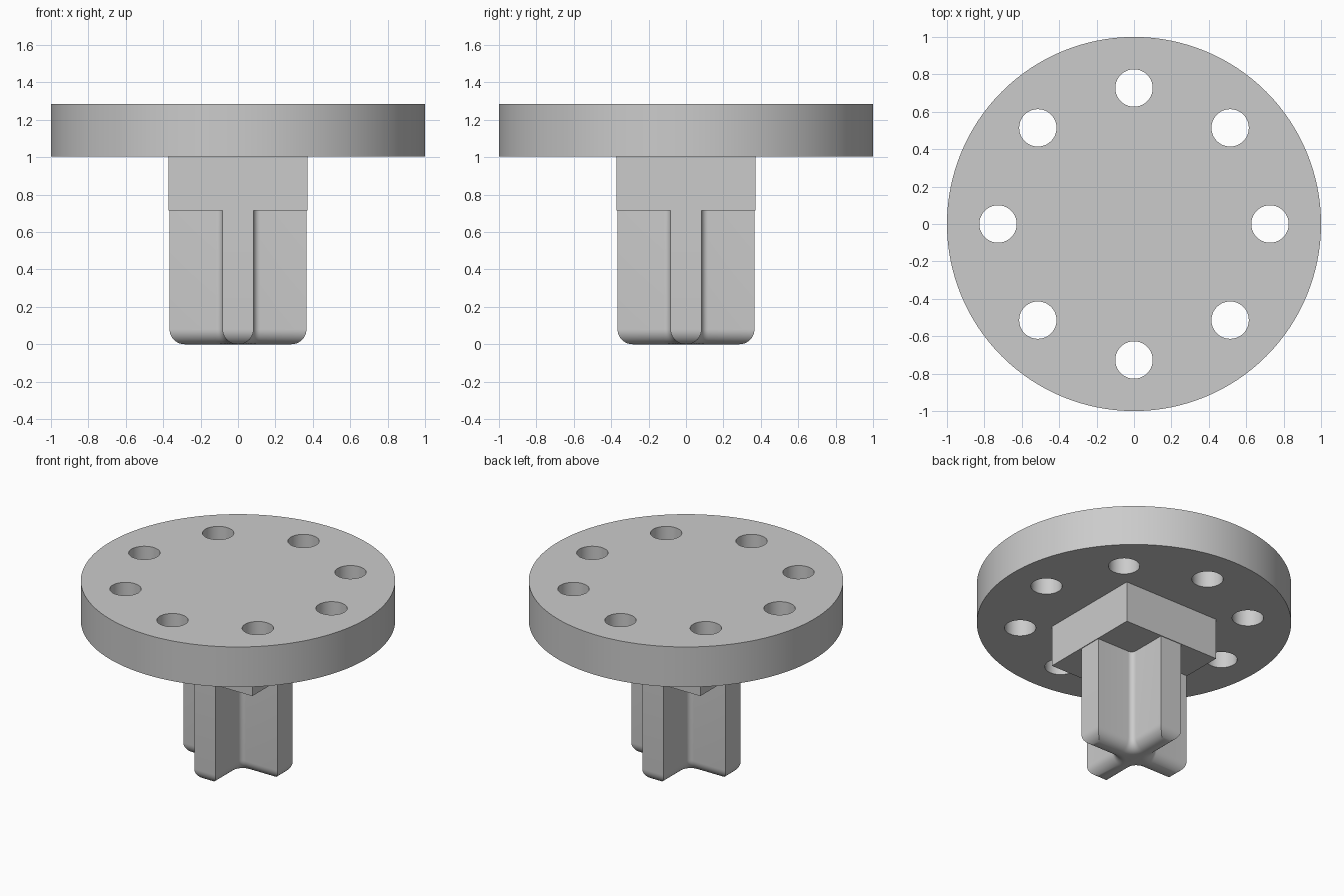
import bpy, bmesh
from math import sin, cos, pi, sqrt

if "Cube" in bpy.data.objects:
    bpy.data.objects.remove(bpy.data.objects["Cube"])

# Main heights and sizes
BLOCK_Z, DISC_Z, TOP_Z = 0.715, 1.003, 1.285
ARM, HALF_WIDTH, FILLET, ROUND = 0.366, 0.083, 0.035, 0.08

grey = bpy.data.materials.new("plain grey")
grey.use_nodes = True
colour = (0.6, 0.6, 0.6, 1)
grey.diffuse_color = colour
grey.node_tree.nodes["Principled BSDF"].inputs["Base Color"].default_value = colour


def select_only(ob):
    bpy.ops.object.select_all(action='DESELECT')
    ob.select_set(True)
    bpy.context.view_layer.objects.active = ob


def finish(ob):
    select_only(ob)
    if not ob.data.materials:
        ob.data.materials.append(grey)
    bpy.ops.object.shade_smooth_by_angle(angle=pi / 6)


def cylinder(name, radius, z0, z1, sides, x=0, y=0):
    bpy.ops.mesh.primitive_cylinder_add(vertices=sides, radius=radius, depth=z1 - z0,
                                        location=(x, y, (z0 + z1) / 2))
    ob = bpy.context.object
    ob.name = name
    ob.data.materials.append(grey)
    return ob


# Round flange with a ring of eight through holes
flange = cylinder("flange_disc", 1, DISC_Z, TOP_Z, 128)
for i in range(8):
    a = i * pi / 4
    cutter = cylinder("hole_cutter", 0.1, DISC_Z - 0.1, TOP_Z + 0.1, 40,
                      0.727 * cos(a), 0.727 * sin(a))
    cutter.hide_render = True
    select_only(flange)
    mod = flange.modifiers.new("hole", 'BOOLEAN')
    mod.operation, mod.solver, mod.object = 'DIFFERENCE', 'EXACT', cutter
    bpy.ops.object.modifier_apply(modifier=mod.name)
    bpy.data.objects.remove(cutter)
finish(flange)

# Square block under the flange
bpy.ops.mesh.primitive_cube_add(size=1, location=(0, 0, (BLOCK_Z + DISC_Z) / 2))
block = bpy.context.object
block.name = "square_block"
block.scale = (0.742, 0.742, DISC_Z - BLOCK_Z)
bpy.ops.object.transform_apply(location=False, rotation=False, scale=True)
finish(block)


def cross_outline(inset):
    """Plus-shaped outline with filleted inner corners, shrunk by the inset."""
    w, arm, r, c = HALF_WIDTH - inset, ARM - inset, FILLET + inset, HALF_WIDTH + FILLET
    quarter = [(arm, w)]
    for k in range(9):
        a = 1.5 * pi - k * pi / 16
        quarter.append((c + r * cos(a), c + r * sin(a)))
    quarter.append((w, arm))
    points = []
    for _ in range(4):
        points += quarter
        quarter = [(-y, x) for x, y in quarter]
    return points


# Cross-shaped plug: stacked outlines that roll inward towards the bottom
bm = bmesh.new()
levels = [(0, BLOCK_Z)]
for k in range(11):
    a = k * pi / 20
    levels.append((ROUND * (1 - cos(a)), ROUND * (1 - sin(a))))
rings = [[bm.verts.new((x, y, z)) for x, y in cross_outline(inset)] for inset, z in levels]
for upper, lower in zip(rings, rings[1:]):
    for i in range(len(upper)):
        j = (i + 1) % len(upper)
        bm.faces.new((upper[i], lower[i], lower[j], upper[j]))
bm.faces.new(rings[0])
bm.faces.new(rings[-1][::-1])
bmesh.ops.recalc_face_normals(bm, faces=bm.faces)
mesh = bpy.data.meshes.new("cross_plug")
bm.to_mesh(mesh)
bm.free()
plug = bpy.data.objects.new("cross_plug", mesh)
bpy.context.collection.objects.link(plug)
finish(plug)
